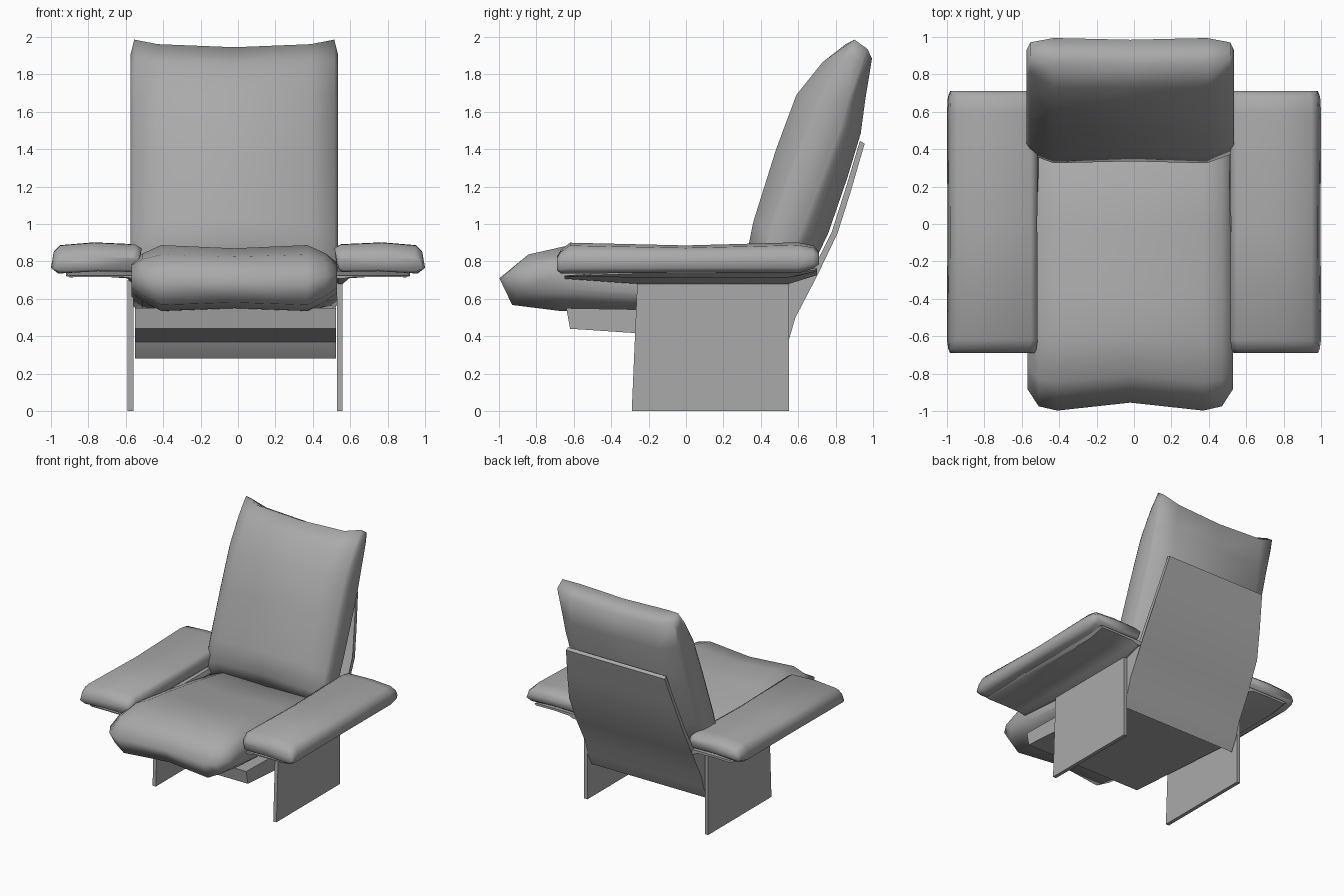
import bpy, bmesh, math
from mathutils import Vector

if "Cube" in bpy.data.objects:
    bpy.data.objects.remove(bpy.data.objects["Cube"])

grey = bpy.data.materials.new("mid_grey")
grey.diffuse_color = (.4, .4, .4, 1)
grey.use_nodes = True
grey.node_tree.nodes["Principled BSDF"].inputs["Base Color"].default_value = grey.diffuse_color


def loft(name, rings, angle=89):
    """Skin a list of equal-length point rings and cap both ends."""
    bm = bmesh.new()
    vr = [[bm.verts.new(p) for p in r] for r in rings]
    n = len(vr[0])
    for a, b in zip(vr, vr[1:]):
        for i in range(n):
            bm.faces.new((a[i], a[(i + 1) % n], b[(i + 1) % n], b[i]))
    bm.faces.new(vr[0])
    bm.faces.new(vr[-1])
    bmesh.ops.recalc_face_normals(bm, faces=bm.faces)
    me = bpy.data.meshes.new(name)
    bm.to_mesh(me)
    bm.free()
    me.materials.append(grey)
    ob = bpy.data.objects.new(name, me)
    bpy.context.collection.objects.link(ob)
    for o in bpy.context.selected_objects:
        o.select_set(False)
    bpy.context.view_layer.objects.active = ob
    ob.select_set(True)
    bpy.ops.object.shade_smooth_by_angle(angle=math.radians(angle))
    return ob


def cushion(name, profile, centre, axis, stations, xmid):
    """Sweep a side profile across x; each station is (offset, thickness, length)."""
    u = Vector(axis).normalized()
    n = Vector((u.y, -u.x))
    c = Vector(centre)
    full = [(-d, t, l) for d, t, l in stations] + \
           [(d, t, l) for d, t, l in reversed(stations) if d]
    rings = []
    for d, t, l in full:
        ring = []
        for p in profile:
            r = Vector(p) - c
            q = c + u * (r.dot(u) * l) + n * (r.dot(n) * t)
            ring.append((xmid + d, q.x, q.y))
        rings.append(ring)
    return loft(name, rings)


# seat cushion
cushion("seat_cushion",
        [(-.955, .71), (-.89, .58), (-.65, .55), (0, .54), (.48, .52), (.53, .6),
         (.4, .72), (0, .79), (-.35, .84), (-.6, .87), (-.81, .825)],
        (-.25, .68), (1, -.12),
        [(.55, .5, .9), (.49, .8, 1.03), (.39, 1.1, 1.06), (0, 1, 1)], -.02)

# back cushion
cushion("back_cushion",
        [(.335, .85), (.37, 1.02), (.49, 1.4), (.595, 1.68), (.73, 1.85), (.85, 1.945),
         (.985, 1.87), (.95, 1.66), (.925, 1.48), (.855, 1.25), (.755, .96), (.66, .76),
         (.56, .66), (.43, .68)],
        (.66, 1.3), (.38, .925),
        [(.555, .4, .96), (.535, .55, 1.085), (.41, 1.04, 1.025), (0, 1, 1)], -.02)

# seat base and curved back shell in one profile, narrowing towards the top
shell = [(-.64, .55), (-.62, .44), (.44, .37), (.465, .325), (.5, .28), (.55, .38),
         (.585, .5), (.7, .72), (.81, .95), (.88, 1.17), (.955, 1.43), (.93, 1.445),
         (.86, 1.21), (.78, .96), (.67, .74), (.55, .7), (.48, .53)]
loft("shell", [[(-.0125 + s * (.5375 - .15 * max(0, z - .9)), y, z) for y, z in shell]
               for s in (-1, 1)], 35)

# side panels
for side, x in (("left", -.59), ("right", .53)):
    loft("side_panel_" + side,
         [[(a, y, z) for y, z in [(-.29, 0), (.55, 0), (.55, .7), (-.26, .7)]]
          for a in (x, x + .03)], 35)

# armrests: cushion above a flared support plate
arm = [(.53, .77), (.55, .745), (.75, .75), (.96, .735), (1, .765), (.985, .85),
       (.95, .885), (.77, .9), (.55, .89), (.515, .87)]
arm_stations = [(-.69, .93, .45, .79), (-.67, .97, .75, .80), (-.62, 1, 1, .82),
                (0, .99, .88, .815), (.6, 1, 1, .822), (.68, .98, .75, .825),
                (.71, .93, .42, .82)]
plate = [(.51, .715), (.535, .68), (.56, .68), (.595, .71), (.75, .72),
         (.9, .715), (.92, .735), (.9, .75), (.52, .75)]
plate_stations = [(-.65, .25, .725), (-.26, 1, .75), (.55, 1, .75), (.7, .55, .765)]
for side, s in (("left", -1), ("right", 1)):
    loft("armrest_" + side,
         [[(s * (.76 + (x - .76) * w), y, zc + (z - .82) * h) for x, z in arm]
          for y, w, h, zc in arm_stations])
    loft("arm_support_" + side,
         [[(s * x, y, zc + (z - .75) * h) for x, z in plate]
          for y, h, zc in plate_stations], 35)
